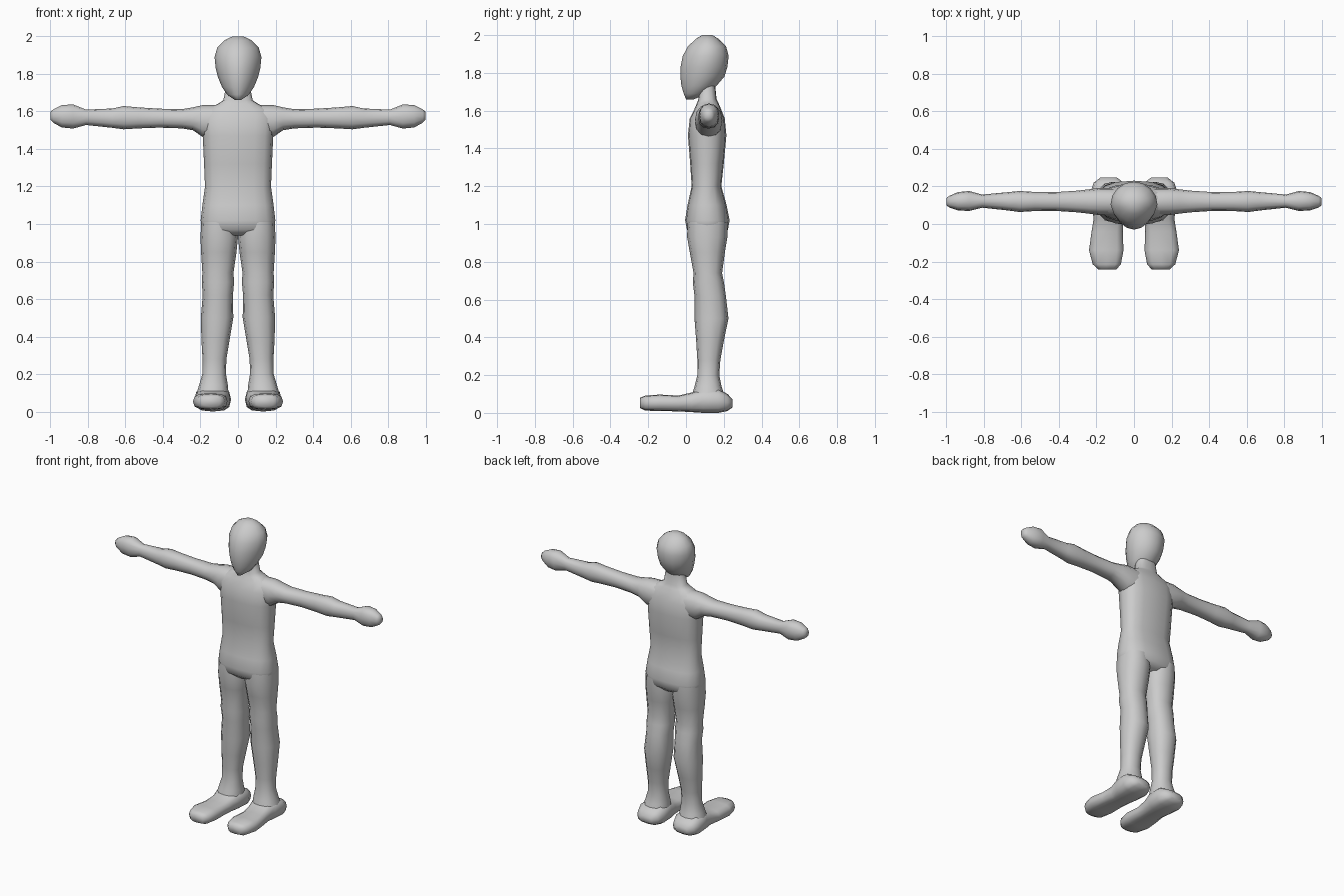
import bpy, bmesh, math

skin = bpy.data.materials.new("light_grey")
skin.diffuse_color = (0.6, 0.6, 0.6, 1)


def loft(name, rings, place, sides=12, power=2.3, taper=0.0, mirror=False, caps=(True, True)):
    """Skin rounded rings (t, u0, u1, v0, v1); taper narrows the low-v side."""
    bm = bmesh.new()
    loops = []
    for t, u0, u1, v0, v1 in rings:
        loop = []
        for i in range(sides):
            a = 2 * math.pi * i / sides
            c, s = math.cos(a), math.sin(a)
            cu = math.copysign(abs(c) ** (2 / power), c) * (1 - taper * max(0, -s))
            sv = math.copysign(abs(s) ** (2 / power), s)
            u = (u0 + u1) / 2 + cu * (u1 - u0) / 2
            v = (v0 + v1) / 2 + sv * (v1 - v0) / 2
            loop.append(bm.verts.new(place(t, u, v)))
        loops.append(loop)
    for a, b in zip(loops, loops[1:]):
        for i in range(sides):
            j = (i + 1) % sides
            bm.faces.new((a[i], a[j], b[j], b[i]))
    for loop, cap in zip((loops[0], loops[-1]), caps):
        if cap:
            bm.faces.new(loop)
    bmesh.ops.recalc_face_normals(bm, faces=bm.faces)
    for f in bm.faces:
        f.smooth = True
    mesh = bpy.data.meshes.new(name)
    bm.to_mesh(mesh)
    bm.free()
    mesh.materials.append(skin)
    ob = bpy.data.objects.new(name, mesh)
    bpy.context.collection.objects.link(ob)
    if mirror:
        ob.modifiers.new("mirror", 'MIRROR').use_mirror_merge = False
    return ob


def upright(t, u, v):
    return (u, v, t)


def sideways(t, u, v):
    return (t, u, v)


def lengthwise(t, u, v):
    return (u, t, v)


def centred(rows):
    """Rows (z, half width, front, back) symmetric about x = 0."""
    return [(z, -r, r, f, b) for z, r, f, b in rows]


# Torso with shoulders and neck
loft("torso", centred([
    (0.94, 0.16, 0.04, 0.19), (0.97, 0.195, 0.005, 0.222), (1.02, 0.199, -0.005, 0.231),
    (1.10, 0.190, 0.008, 0.215), (1.20, 0.176, 0.03, 0.187), (1.32, 0.181, 0.022, 0.200),
    (1.47, 0.188, 0.010, 0.214), (1.56, 0.195, 0.020, 0.205), (1.61, 0.170, 0.045, 0.185),
    (1.64, 0.110, 0.058, 0.172), (1.66, 0.078, 0.065, 0.162), (1.73, 0.065, 0.07, 0.155),
]), upright, sides=16, power=2.6, caps=(True, False))

# Egg shaped head with a pointed chin
loft("head", centred([
    (1.66, 0.015, 0.0, 0.04), (1.69, 0.058, -0.012, 0.115), (1.73, 0.085, -0.024, 0.160),
    (1.78, 0.106, -0.030, 0.203), (1.83, 0.119, -0.029, 0.219), (1.89, 0.125, -0.017, 0.226),
    (1.94, 0.111, 0.010, 0.212), (1.98, 0.073, 0.052, 0.172), (2.0, 0.03, 0.085, 0.14),
]), upright, sides=16, power=2.0, taper=0.15)

# Arms ending in mitten hands
loft("arm", [
    (0.11, 0.045, 0.192, 1.450, 1.635), (0.19, 0.048, 0.192, 1.465, 1.634),
    (0.24, 0.055, 0.185, 1.500, 1.622), (0.30, 0.062, 0.178, 1.510, 1.612),
    (0.42, 0.070, 0.170, 1.514, 1.615), (0.53, 0.069, 0.171, 1.510, 1.622),
    (0.61, 0.064, 0.176, 1.505, 1.629), (0.67, 0.072, 0.170, 1.513, 1.616),
    (0.81, 0.087, 0.157, 1.528, 1.610), (0.88, 0.069, 0.176, 1.509, 1.638),
    (0.94, 0.073, 0.170, 1.515, 1.634), (0.985, 0.088, 0.150, 1.540, 1.612),
    (1.0, 0.1, 0.138, 1.555, 1.598),
], sideways, mirror=True, caps=(False, True))

# Legs with knee and calf
loft("leg", [
    (1.01, 0.010, 0.196, 0.008, 0.220), (0.93, 0.000, 0.200, 0.006, 0.219),
    (0.85, 0.008, 0.197, 0.020, 0.206), (0.74, 0.024, 0.190, 0.040, 0.191),
    (0.69, 0.021, 0.193, 0.036, 0.201), (0.62, 0.027, 0.188, 0.045, 0.211),
    (0.50, 0.025, 0.198, 0.045, 0.225), (0.38, 0.045, 0.195, 0.054, 0.200),
    (0.28, 0.062, 0.189, 0.060, 0.182), (0.20, 0.064, 0.190, 0.060, 0.176),
    (0.14, 0.054, 0.208, 0.045, 0.188), (0.09, 0.050, 0.222, 0.03, 0.205),
], upright, mirror=True, caps=(False, False))

# Rounded feet
loft("foot", [
    (-0.243, 0.095, 0.190, 0.025, 0.080), (-0.215, 0.070, 0.220, 0.012, 0.092),
    (-0.14, 0.056, 0.240, 0.010, 0.097), (-0.04, 0.060, 0.226, 0.008, 0.092),
    (0.03, 0.055, 0.215, 0.004, 0.108), (0.09, 0.042, 0.225, 0.000, 0.130),
    (0.17, 0.037, 0.232, 0.000, 0.128), (0.22, 0.055, 0.215, 0.010, 0.100),
    (0.247, 0.090, 0.180, 0.030, 0.072),
], lengthwise, power=2.9, mirror=True)
